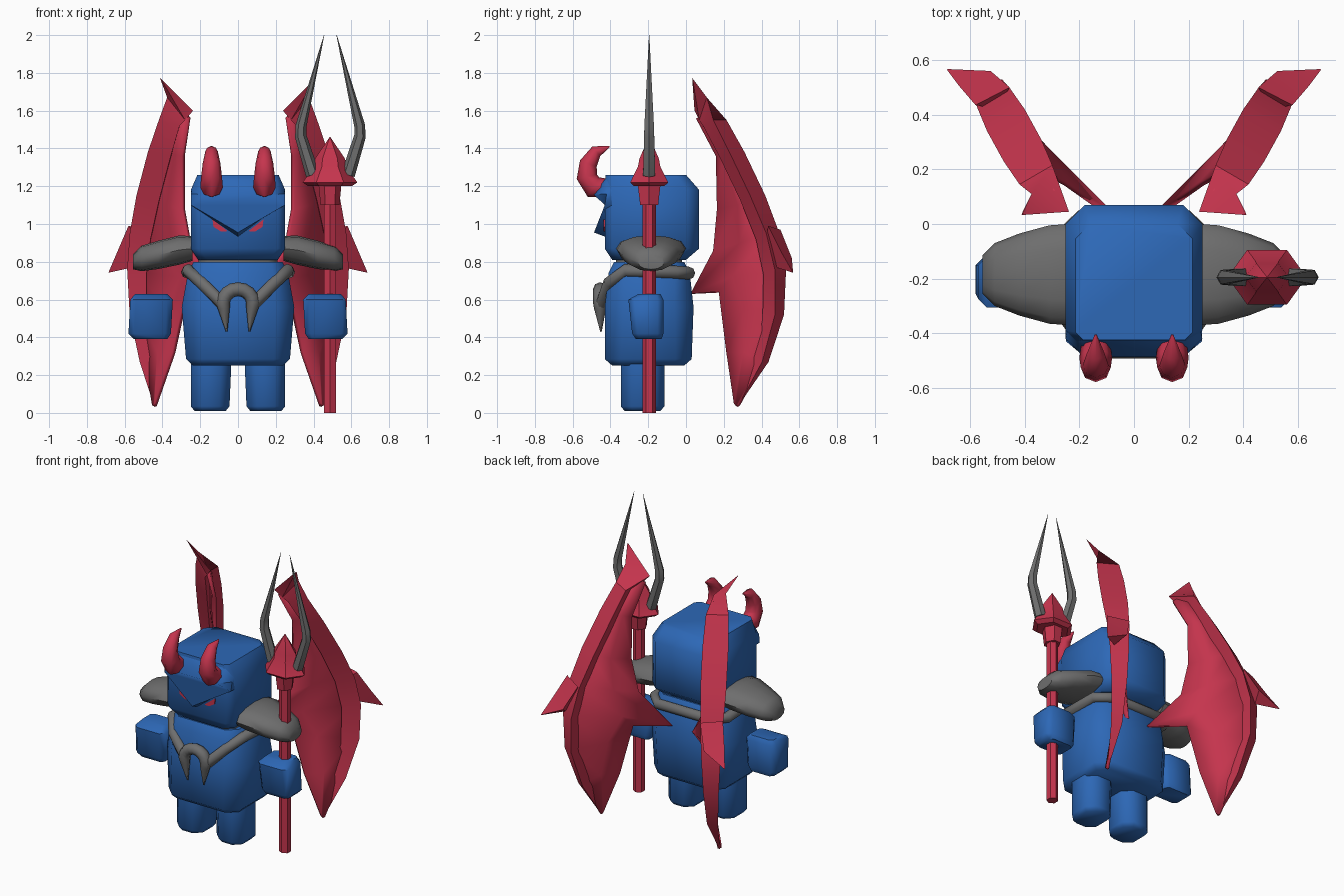
import bpy, bmesh, math
from mathutils import Vector as V


def material(name, rgb):
    m = bpy.data.materials.new(name)
    m.diffuse_color = (*rgb, 1)
    return m


BLUE = material("blue", (0.026, 0.138, 0.47))
RED = material("red", (0.56, 0.035, 0.075))
GRAY = material("gray", (0.155, 0.155, 0.155))


def finish(name, bm, mat, mirror=False, angle=50):
    bmesh.ops.remove_doubles(bm, verts=bm.verts, dist=0.0005)
    bmesh.ops.recalc_face_normals(bm, faces=bm.faces)
    me = bpy.data.meshes.new(name)
    bm.to_mesh(me)
    bm.free()
    me.materials.append(mat)
    ob = bpy.data.objects.new(name, me)
    bpy.context.collection.objects.link(ob)
    bpy.ops.object.select_all(action='DESELECT')
    ob.select_set(True)
    bpy.context.view_layer.objects.active = ob
    bpy.ops.object.shade_smooth_by_angle(angle=math.radians(angle))
    if mirror:
        ob.modifiers.new("mirror", 'MIRROR').use_mirror_merge = False
    return ob


def loft(name, rings, mat, mirror=False, angle=50):
    """Skin a list of equal-length rings and cap both ends."""
    bm = bmesh.new()
    vs = [[bm.verts.new(p) for p in r] for r in rings]
    n = len(vs[0])
    for a, b in zip(vs, vs[1:]):
        for i in range(n):
            j = (i + 1) % n
            bm.faces.new((a[i], a[j], b[j], b[i]))
    bm.faces.new(vs[0])
    bm.faces.new(vs[-1])
    return finish(name, bm, mat, mirror, angle)


def octo(z, x0, x1, y0, y1, c, d=None):
    """Rectangle at height z with corners cut by c, front ones by d."""
    d = c if d is None else d
    return [(x0 + d, y0, z), (x1 - d, y0, z), (x1, y0 + d, z), (x1, y1 - c, z),
            (x1 - c, y1, z), (x0 + c, y1, z), (x0, y1 - c, z), (x0, y0 + d, z)]


def tube(name, pts, radii, ref, mat, sides=6, mirror=False, angle=50):
    pts, rings = [V(p) for p in pts], []
    for i, p in enumerate(pts):
        t = (pts[min(i + 1, len(pts) - 1)] - pts[max(i - 1, 0)]).normalized()
        u = t.cross(V(ref)).normalized()
        w = u.cross(t)
        rings.append([p + radii[i] * (u * math.cos(k * math.tau / sides) + w * math.sin(k * math.tau / sides))
                      for k in range(sides)])
    return loft(name, rings, mat, mirror, angle)


# Head with cut corners
loft("head", [octo(0.81, -0.21, 0.21, -0.39, 0.0, 0.05),
              octo(0.87, -0.25, 0.25, -0.43, 0.07, 0.07, 0.04),
              octo(1.18, -0.25, 0.25, -0.43, 0.07, 0.07, 0.04),
              octo(1.26, -0.215, 0.215, -0.425, 0.0, 0.055, 0.03)], BLUE)

# Heavy V-shaped brow, sloping out from the forehead
loft("brow", [
    [(-0.24, -0.37, 1.2), (-0.19, -0.42, 1.25), (0.19, -0.42, 1.25), (0.24, -0.37, 1.2),
     (0.25, -0.37, 1.1), (0, -0.42, 0.93), (-0.25, -0.37, 1.1)],
    [(-0.25, -0.42, 1.16), (-0.18, -0.487, 1.155), (0.18, -0.487, 1.155), (0.25, -0.42, 1.16),
     (0.248, -0.43, 1.1), (0, -0.487, 0.955), (-0.248, -0.43, 1.1)]], BLUE, angle=60)

# Slanted eyes as thin plates under the brow
eye = [(0.055, 0.962), (0.135, 1.025), (0.13, 0.985), (0.09, 0.96)]
loft("eyes", [[(x, y, z) for x, z in eye] for y in (-0.436, -0.428)], RED, True)

# Horns
tube("horns", [(0.14, -0.42, 1.19), (0.14, -0.49, 1.195), (0.14, -0.525, 1.25), (0.14, -0.517, 1.32),
               (0.14, -0.475, 1.385), (0.14, -0.405, 1.41)],
     [0.05, 0.06, 0.055, 0.047, 0.033, 0.004], (1, 0, 0), RED, 8, True)

# Torso, legs and hands
loft("torso", [octo(0.25, -0.24, 0.24, -0.39, -0.01, 0.06),
               octo(0.285, -0.275, 0.275, -0.43, 0.03, 0.085),
               octo(0.56, -0.298, 0.298, -0.43, 0.04, 0.1),
               octo(0.74, -0.265, 0.265, -0.41, 0.02, 0.08),
               octo(0.80, -0.235, 0.235, -0.38, -0.01, 0.06)], BLUE)
loft("legs", [octo(0.01, 0.065, 0.23, -0.325, -0.135, 0.045),
              octo(0.035, 0.045, 0.25, -0.345, -0.115, 0.055),
              octo(0.27, 0.035, 0.25, -0.345, -0.115, 0.055)], BLUE, True)
loft("hands", [octo(0.39, 0.375, 0.55, -0.265, -0.13, 0.02),
               octo(0.42, 0.355, 0.58, -0.285, -0.12, 0.03),
               octo(0.60, 0.345, 0.57, -0.305, -0.12, 0.03),
               octo(0.63, 0.375, 0.545, -0.25, -0.135, 0.02)], BLUE, True)

# Neck plate, collar band and horseshoe pendant
loft("neck", [octo(z, -0.21, 0.21, -0.37, -0.02, 0.05) for z in (0.79, 0.815)], GRAY)
half = [(0.085, -0.445, 0.58), (0.195, -0.405, 0.69), (0.262, -0.32, 0.755), (0.268, -0.05, 0.745),
        (0.2, 0.015, 0.74)]
path = half + [(-x, y, z) for x, y, z in reversed(half)]
tube("collar", path, [0.034] * len(path), (0, 0, 1), GRAY, 8)
arc = [(0.08 * math.cos(a), -0.455, 0.58 + 0.075 * math.sin(a))
       for a in (math.radians(d) for d in range(-20, 201, 22))]
path = [(0.06, -0.45, 0.43)] + arc + [(-0.06, -0.45, 0.43)]
tube("pendant", path, [0.004] + [0.032] + [0.037] * (len(arc) - 2) + [0.032, 0.004], (0, 1, 0), GRAY, 8)

# Domed shoulder pads, lofted outward
pad = []
for x, ry, z0, z1 in ((0.24, 0.185, 0.805, 0.935), (0.31, 0.18, 0.785, 0.94), (0.42, 0.15, 0.762, 0.912),
                      (0.51, 0.115, 0.75, 0.885), (0.555, 0.07, 0.76, 0.84)):
    ring = []
    for k in range(12):
        a = k * math.tau / 12
        s = math.sin(a)
        ring.append((x, -0.185 + ry * math.cos(a),
                     (z0 + z1) / 2 + (z1 - z0) / 2 * math.copysign(abs(s) ** 0.8, s)))
    pad.append(ring)
loft("shoulder_pads", pad, GRAY, True)

# Staff: shaft, socket, arrow head and two prongs
SX, SY = 0.487, -0.195


def hex_rings(spec):
    return [[(SX + r * math.cos(a), SY + r * k * math.sin(a), z) for a in (i * math.tau / 6 for i in range(6))]
            for z, r, k in spec]


tube("staff_shaft", [(SX, SY, 0), (SX, SY, 1.12)], [0.036, 0.036], (1, 0, 0), RED, 6, angle=30)
loft("staff_socket", hex_rings(((1.1, 0.05, 1.1), (1.205, 0.06, 1.15))), RED, angle=25)
loft("staff_head", hex_rings(((1.2, 0.115, 0.8), (1.22, 0.145, 0.8), (1.305, 0.085, 0.8),
                              (1.345, 0.08, 0.75), (1.46, 0.002, 0.8))), RED, angle=25)
for s, side in ((-1, "left"), (1, "right")):
    tube("prong_" + side, [(SX + 0.002 + s * x, SY, z) for x, z in
                           ((0.093, 1.26), (0.157, 1.465), (0.155, 1.52), (0.033, 2.0))],
         [0.037, 0.031, 0.029, 0.001], (0, 1, 0), GRAY, 6, angle=30)


# Wings: broad arm along the leading edge
def lead(y, z):
    return V((0.26 + 0.55 * y, y, z))


N, BACK = V((0.86, -0.5, 0)), V((-0.05, -0.09, -0.03))
rings = [[(0.412, 0.035, 1.77), (0.408, 0.033, 1.77), (0.408, 0.035, 1.768)],
         [(0.375, 0.11, 1.67), (0.238, 0.045, 1.6), (0.28, 0.07, 1.55)]]
for y, z, w in ((0.18, 1.55, 0.07), (0.27, 1.38, 0.08), (0.38, 1.15, 0.08), (0.46, 0.95, 0.07),
                (0.5, 0.76, 0.06), (0.495, 0.52, 0.048), (0.42, 0.27, 0.034)):
    c = lead(y, z)
    rings.append([c + N * w, c - N * w, c + BACK])
rings.append([(0.442, 0.272, 0.03), (0.438, 0.272, 0.03), (0.44, 0.268, 0.032)])
loft("wing_arms", rings, RED, True, 30)

# Spur sweeping off the bend of each wing
loft("wing_spurs", [[(0.58, 0.435, 0.99), (0.455, 0.5, 0.97), (0.5, 0.42, 0.9)],
                    [(0.64, 0.505, 0.85), (0.525, 0.56, 0.82), (0.56, 0.48, 0.77)],
                    [(0.685, 0.565, 0.745), (0.682, 0.567, 0.745), (0.682, 0.563, 0.743)]], RED, True, 30)

# Curved membranes with an inner spike toward the body
rows = [[(0.30, 0.12, 1.60), (0.28, 0.09, 1.58), (0.26, 0.06, 1.56)],
        [lead(0.25, 1.38), (0.33, 0.20, 1.37), (0.29, 0.165, 1.36)],
        [lead(0.37, 1.15), (0.37, 0.28, 1.10), (0.29, 0.17, 1.08)],
        [lead(0.45, 0.95), (0.34, 0.29, 0.90), (0.25, 0.15, 0.86)],
        [lead(0.49, 0.75), (0.30, 0.25, 0.72), (0.08, 0.03, 0.63)],
        [lead(0.48, 0.52), (0.37, 0.31, 0.55), (0.27, 0.18, 0.64)],
        [lead(0.41, 0.28), (0.42, 0.31, 0.32), (0.34, 0.22, 0.32)],
        [(0.446, 0.28, 0.04), (0.44, 0.27, 0.035), (0.434, 0.26, 0.05)]]
bm = bmesh.new()
grid = [[bm.verts.new(p) for p in r] for r in rows]
for a, b in zip(grid, grid[1:]):
    for i in range(2):
        bm.faces.new((a[i], a[i + 1], b[i + 1], b[i]))
wing = finish("wing_membranes", bm, RED, False, 30)
solid = wing.modifiers.new("thickness", 'SOLIDIFY')
solid.thickness, solid.offset = 0.022, 0
wing.modifiers.new("mirror", 'MIRROR').use_mirror_merge = False
